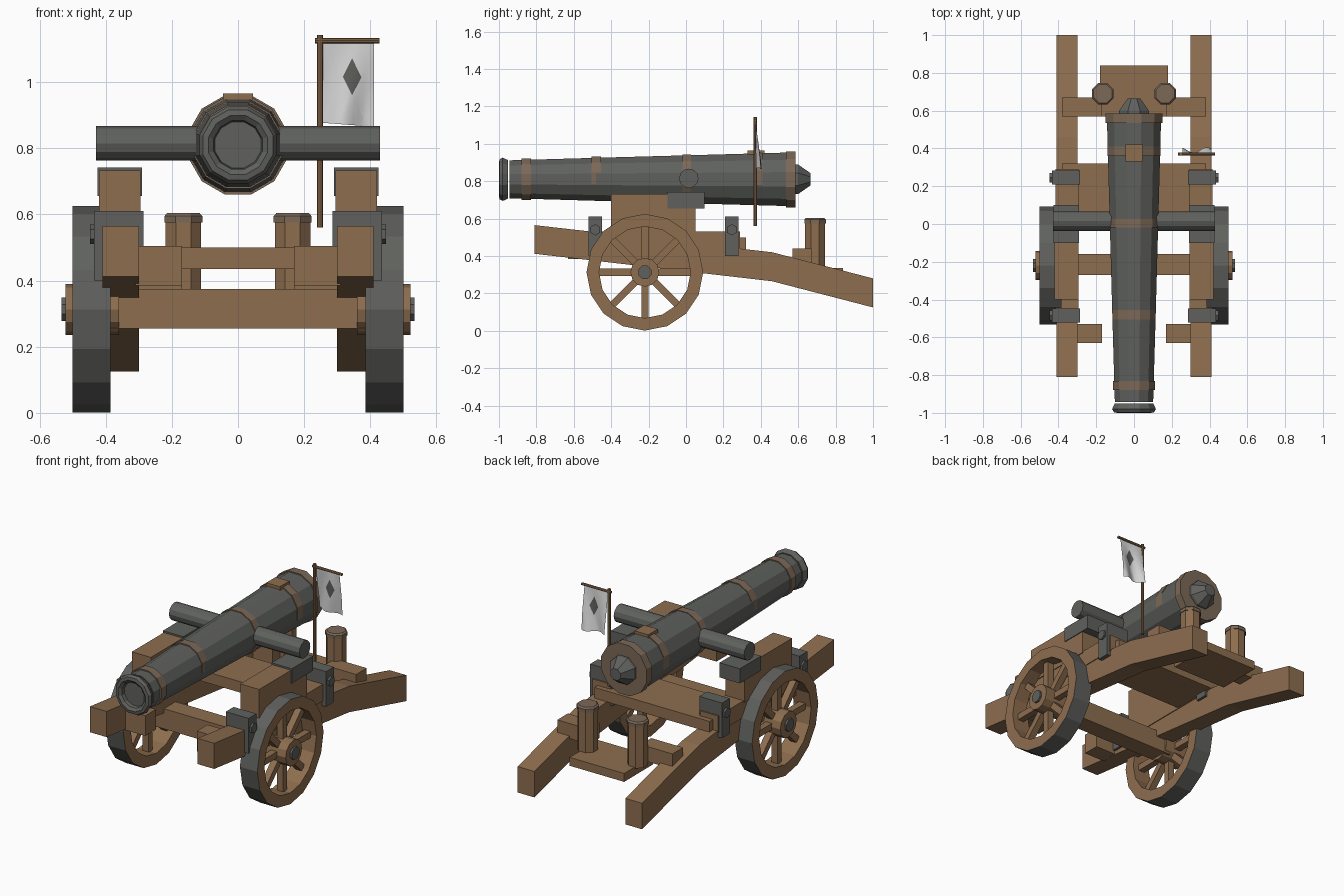
import bpy, bmesh, math
from mathutils import Matrix, Vector

cube = bpy.data.objects.get("Cube")
if cube:
    bpy.data.objects.remove(cube, do_unlink=True)


def material(name, rgb):
    m = bpy.data.materials.new(name)
    m.use_nodes = True
    m.diffuse_color = (*rgb, 1)
    for node in m.node_tree.nodes:
        if node.type == 'BSDF_PRINCIPLED':
            node.inputs["Base Color"].default_value = (*rgb, 1)
            node.inputs["Roughness"].default_value = 0.8
    return m


WOOD = material("oak wood", (0.27, 0.155, 0.078))
IRON = material("dark iron", (0.115, 0.12, 0.11))
BAND = material("weathered band", (0.2, 0.14, 0.095))
CLOTH = material("white cloth", (0.72, 0.72, 0.72))


def finish(name, bm, *mats):
    bmesh.ops.recalc_face_normals(bm, faces=bm.faces)
    mesh = bpy.data.meshes.new(name)
    bm.to_mesh(mesh)
    bm.free()
    for m in mats:
        mesh.materials.append(m)
    ob = bpy.data.objects.new(name, mesh)
    bpy.context.scene.collection.objects.link(ob)
    return ob


def box(name, x, y, z, mat):
    bm = bmesh.new()
    size = [b - a for a, b in (x, y, z)]
    mid = Vector([(a + b) / 2 for a, b in (x, y, z)])
    bmesh.ops.create_cube(bm, size=1, matrix=Matrix.Translation(mid) @ Matrix.Diagonal((*size, 1)))
    return finish(name, bm, mat)


AXES = {'x': Matrix.Rotation(math.pi / 2, 4, 'Y'),
        'y': Matrix.Rotation(-math.pi / 2, 4, 'X'),
        'z': Matrix.Identity(4)}


def lathe(name, profile, axis, at, sides, *mats, turn=0.0, rule=None):
    """Revolve (radius, distance) points around an axis through a point."""
    bm = bmesh.new()
    rings = []
    for i in range(sides):
        a = 2 * math.pi * (i + turn) / sides
        rings.append([bm.verts.new((r * math.cos(a), r * math.sin(a), d)) for r, d in profile])
    for i in range(sides):
        p, q = rings[i], rings[(i + 1) % sides]
        for j in range(len(profile) - 1):
            bm.faces.new((p[j], q[j], q[j + 1], p[j + 1]))
    bmesh.ops.remove_doubles(bm, verts=bm.verts, dist=1e-5)
    bmesh.ops.recalc_face_normals(bm, faces=bm.faces)
    if rule:
        for f in bm.faces:
            f.material_index = rule(f)
    bmesh.ops.transform(bm, matrix=Matrix.Translation(at) @ AXES[axis], verts=bm.verts)
    return finish(name, bm, *mats)


def rod(name, r, a, b, axis, at, sides, mat, turn=0.0):
    return lathe(name, [(0, a), (r, a), (r, b), (0, b)], axis, at, sides, mat, turn=turn)


def prism(name, outline, x, mat):
    """Extrude a (y, z) outline across an x range."""
    bm = bmesh.new()
    face = bm.faces.new([bm.verts.new((x[0], y, z)) for y, z in outline])
    ext = bmesh.ops.extrude_face_region(bm, geom=[face])
    moved = [v for v in ext["geom"] if isinstance(v, bmesh.types.BMVert)]
    bmesh.ops.translate(bm, verts=moved, vec=(x[1] - x[0], 0, 0))
    return finish(name, bm, mat)


# Gun barrel with flared muzzle and breech knob
BORE = (0, 0, 0.81)
lathe("barrel", [(0, -0.943), (0.105, -0.943), (0.119, -0.48), (0.148, 0.54), (0, 0.54)],
      'y', BORE, 12, IRON, turn=0.5)
lathe("muzzle", [(0, -0.968), (0.072, -0.968), (0.076, -0.988), (0.092, -1.0), (0.11, -0.997),
                 (0.12, -0.98), (0.106, -0.951), (0, -0.951)], 'y', BORE, 12, IRON, turn=0.5)
lathe("breech_knob", [(0, 0.57), (0.085, 0.57), (0.085, 0.6), (0.036, 0.665), (0, 0.665)],
      'y', BORE, 8, IRON, turn=0.5)

# Hoops, some sitting a little high so only their upper part shows
for name, y, width, r, lift in (("muzzle_hoop", -0.855, 0.05, 0.114, 0), ("chase_hoop", -0.48, 0.05, 0.119, 0.006),
                                ("middle_hoop", 0.005, 0.045, 0.137, 0), ("rear_hoop", 0.385, 0.05, 0.145, 0.006),
                                ("breech_hoop", 0.56, 0.05, 0.155, 0)):
    rod(name, r, -width / 2, width / 2, 'y', (0, y, 0.81 + lift), 12, BAND, turn=0.5)
box("sight_block", (-0.045, 0.045), (0.33, 0.42), (0.93, 0.965), WOOD)
rod("trunnions", 0.052, -0.43, 0.43, 'x', (0, 0.015, 0.815), 12, IRON)

# Cross members of the carriage
box("axle", (-0.4, 0.4), (-0.27, -0.16), (0.255, 0.375), WOOD)
box("bed_board", (-0.38, 0.38), (0.03, 0.32), (0.435, 0.5), WOOD)
box("rear_platform", (-0.18, 0.18), (0.57, 0.84), (0.285, 0.335), WOOD)

WHEEL_Y, WHEEL_Z = -0.22, 0.313
TRAIL = [(-0.81, 0.565), (0.46, 0.42), (1.0, 0.28), (1.0, 0.125), (0.46, 0.265), (-0.81, 0.412)]

for side, s in (("left", 1), ("right", -1)):
    def span(a, b):
        return tuple(sorted((s * a, s * b)))

    # Trail beam and cheek
    prism(side + "_trail_beam", TRAIL, span(0.3, 0.41), WOOD)
    box(side + "_cheek_base", span(0.295, 0.415), (-0.45, 0.29), (0.43, 0.53), WOOD)
    box(side + "_cheek_block", span(0.295, 0.42), (-0.4, 0.05), (0.52, 0.732), WOOD)
    box(side + "_trunnion_saddle", span(0.29, 0.425), (-0.1, 0.1), (0.655, 0.742), IRON)
    box(side + "_front_step", span(0.17, 0.31), (-0.63, -0.53), (0.385, 0.505), WOOD)
    box(side + "_rear_step", span(0.17, 0.38), (0.57, 0.67), (0.35, 0.44), WOOD)

    # Iron straps with bolts
    for place, y in (("front", -0.485), ("rear", 0.245)):
        ys = (y - 0.037, y + 0.037)
        name = f"{side}_{place}_strap"
        box(name + "_cap", span(0.285, 0.435), ys, (0.52, 0.61), IRON)
        box(name + "_outer", span(0.405, 0.435), ys, (0.4, 0.52), IRON)
        box(name + "_inner", span(0.285, 0.305), ys, (0.4, 0.52), IRON)
        rod(name + "_bolt", 0.03, *span(0.43, 0.447), 'x', (0, y, 0.54), 6, IRON)

    # Wheel: iron tread on a wooden rim, eight spokes, hub and cap
    a, b = span(0.385, 0.5)
    hub = (0, WHEEL_Y, WHEEL_Z)
    lathe(side + "_wheel_rim", [(0.245, a), (0.312, a), (0.312, b), (0.245, b), (0.245, a)], 'x', hub, 16,
          WOOD, IRON, rule=lambda f: int(f.calc_center_median().xy.length > 0.29))
    bm = bmesh.new()
    for i in range(8):
        spoke = (Matrix.Translation((s * 0.443, WHEEL_Y, WHEEL_Z)) @ Matrix.Rotation(i * math.pi / 4, 4, 'X')
                 @ Matrix.Translation((0, 0, 0.15)) @ Matrix.Diagonal((0.04, 0.038, 0.21, 1)))
        bmesh.ops.create_cube(bm, size=1, matrix=spoke)
    finish(side + "_wheel_spokes", bm, WOOD)
    rod(side + "_wheel_hub", 0.077, *span(0.36, 0.522), 'x', hub, 12, WOOD)
    rod(side + "_hub_cap", 0.038, *span(0.5, 0.534), 'x', hub, 8, IRON, turn=0.5)

    # Powder cask on the rear platform
    spot = (s * 0.165, 0.69, 0)
    rod(side + "_cask", 0.058, 0.33, 0.59, 'z', spot, 8, WOOD, turn=0.5)
    lathe(side + "_cask_lid", [(0, 0.575), (0.062, 0.575), (0.062, 0.595), (0.053, 0.604), (0, 0.604)],
          'z', spot, 8, BAND, turn=0.5)

# Flag on its pole, with a diamond cut into the cloth
rod("flag_pole", 0.009, 0.56, 1.142, 'z', (0.248, 0.37, 0), 8, WOOD)
rod("flag_crossbar", 0.008, 0.233, 0.428, 'x', (0, 0.37, 1.125), 8, WOOD)
CX, CZ, HW, HH = 0.345, 1.017, 0.028, 0.055
bm = bmesh.new()
bmesh.ops.create_grid(bm, x_segments=10, y_segments=10, size=0.5,
                      matrix=Matrix.Translation((0.333, 0, 0.998)) @ AXES['y'] @ Matrix.Diagonal((0.155, 0.25, 1, 1)))
for sx in (1, -1):
    for sz in (1, -1):
        bmesh.ops.bisect_plane(bm, geom=bm.verts[:] + bm.edges[:] + bm.faces[:], dist=1e-6,
                               plane_co=(CX + sx * HW, 0, CZ), plane_no=(sx / HW, 0, sz / HH))
for f in bm.faces:
    c = f.calc_center_median()
    f.material_index = int(abs(c.x - CX) / HW + abs(c.z - CZ) / HH < 1)
for v in bm.verts:
    u, drop = (v.co.x - 0.255) / 0.155, (1.123 - v.co.z) / 0.25
    v.co.y = 0.37 + drop * (0.02 + 0.016 * math.sin(u * 7 + drop * 2))
    v.co.z -= 0.012 * u * drop - 0.004 * drop
flag = finish("flag_cloth", bm, CLOTH, IRON)
for p in flag.data.polygons:
    p.use_smooth = True
